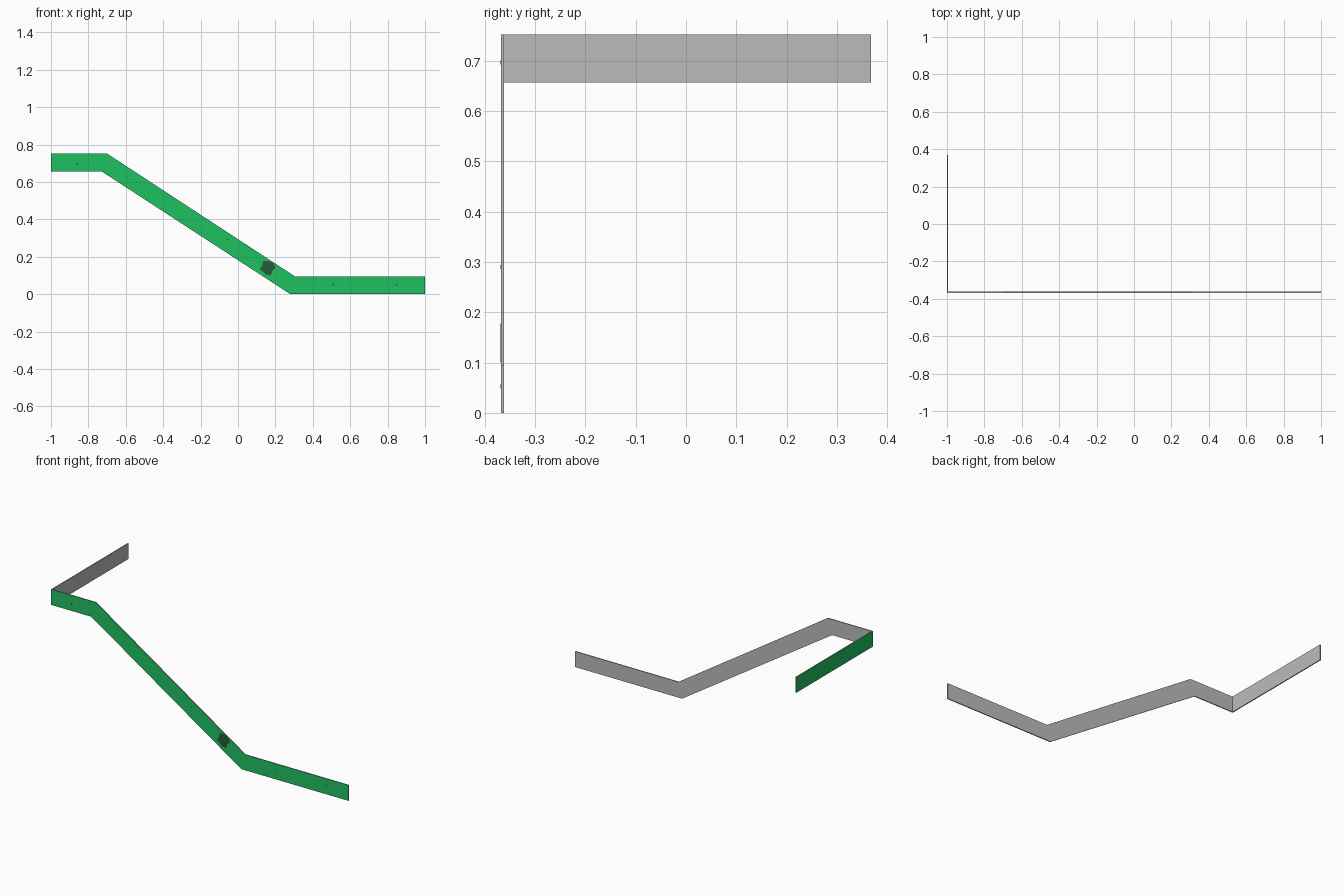
import bpy, bmesh
from mathutils import Vector

if "Cube" in bpy.data.objects:
    bpy.data.objects.remove(bpy.data.objects["Cube"])

T = 0.006          # sheet thickness
Y = 0.368          # half depth


def material(name, rgb):
    m = bpy.data.materials.new(name)
    m.diffuse_color = (*rgb, 1)
    m.use_nodes = True
    m.node_tree.nodes["Principled BSDF"].inputs["Base Color"].default_value = m.diffuse_color
    return m


green = material("green", (0.014, 0.53, 0.12))
grey = material("grey", (0.50, 0.50, 0.50))
dark = material("dark_green", (0.02, 0.10, 0.045))


def sheet(name, points, offset, mats, outward):
    """Extrude a flat outline; faces looking outward get the first material."""
    bm = bmesh.new()
    face = bm.faces.new([bm.verts.new(p) for p in points])
    ext = bmesh.ops.extrude_face_region(bm, geom=[face], use_keep_orig=True)
    moved = [v for v in ext["geom"] if isinstance(v, bmesh.types.BMVert)]
    bmesh.ops.translate(bm, verts=moved, vec=offset)
    bmesh.ops.recalc_face_normals(bm, faces=bm.faces)
    bm.normal_update()
    for f in bm.faces:
        f.material_index = 0 if f.normal.dot(Vector(outward)) > 0.9 else len(mats) - 1
    me = bpy.data.meshes.new(name)
    bm.to_mesh(me)
    bm.free()
    for m in mats:
        me.materials.append(m)
    ob = bpy.data.objects.new(name, me)
    bpy.context.collection.objects.link(ob)
    return ob


# front band: high flat, slope, low flat
profile = [(-1, 0.657), (-0.73, 0.657), (0.28, 0), (1, 0),
           (1, 0.095), (0.305, 0.095), (-0.70, 0.752), (-1, 0.752)]
sheet("front_band", [(x, -Y, z) for x, z in profile], (0, T, 0),
      [green, grey], (0, -1, 0))

# side band running back from the high end
side = [(-Y + T, 0.657), (Y, 0.657), (Y, 0.752), (-Y + T, 0.752)]
sheet("side_band", [(-1, y, z) for y, z in side], (T, 0, 0),
      [green, grey], (-1, 0, 0))

# small irregular dark patch on the slope
patch = [(0.115, 0.135), (0.135, 0.12), (0.15, 0.105), (0.175, 0.10), (0.185, 0.125),
         (0.20, 0.14), (0.19, 0.165), (0.165, 0.178), (0.135, 0.178), (0.13, 0.155)]
sheet("dark_patch", [(x, -Y, z) for x, z in patch], (0, -0.001, 0), [dark], (0, -1, 0))

# tiny specks along the band
for i, (x, z) in enumerate([(-0.86, 0.697), (-0.055, 0.29), (0.51, 0.052), (0.85, 0.052)]):
    r = 0.004
    sheet(f"speck_{i + 1}", [(x + a * r, -Y, z + b * r) for a, b in
                             ((-1, -1), (1, -1), (1, 1), (-1, 1))],
          (0, -0.001, 0), [dark], (0, -1, 0))
